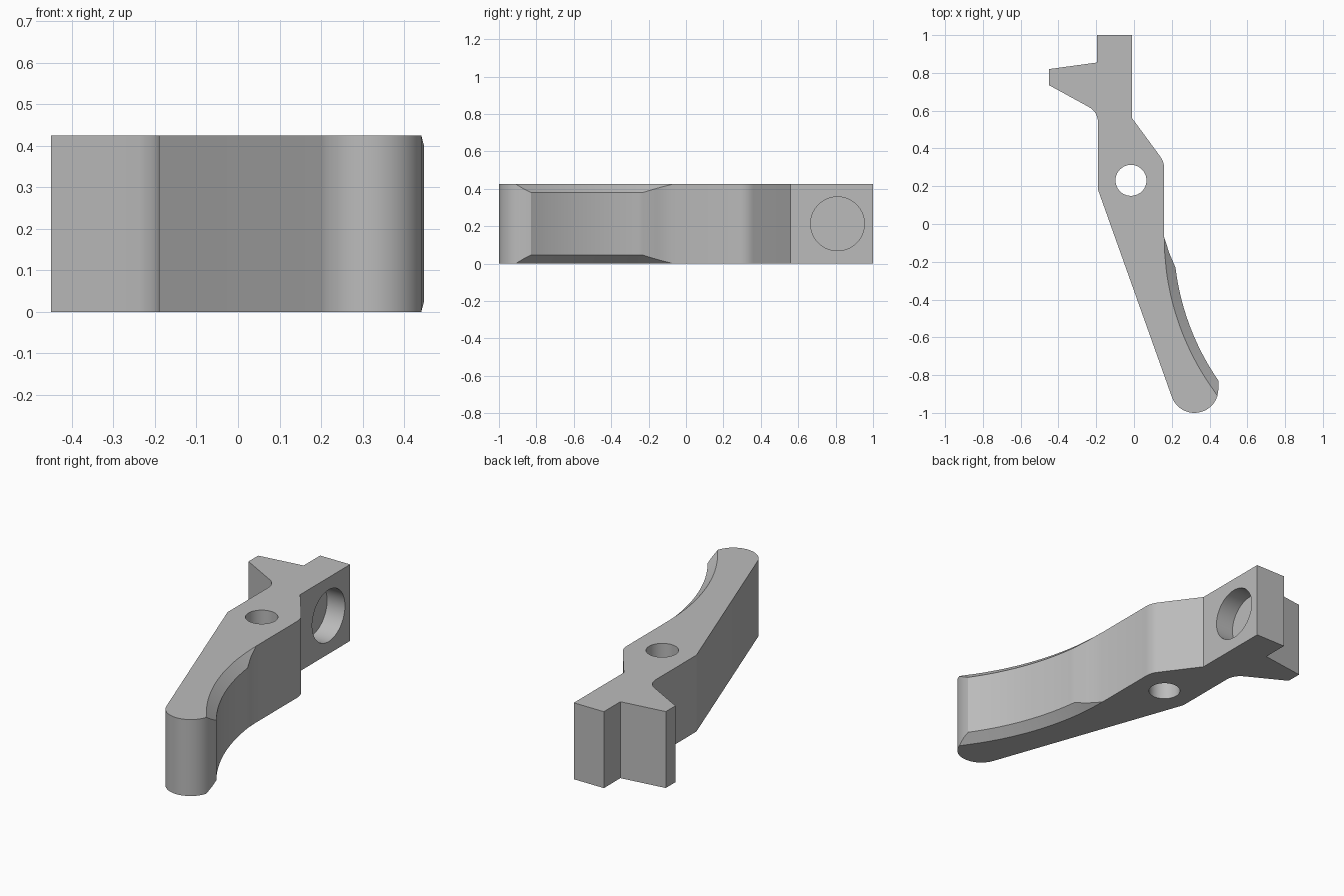
import bpy, bmesh
from math import sin, cos, radians
from mathutils import Vector

cube = bpy.data.objects.get("Cube")
if cube:
    bpy.data.objects.remove(cube)

HEIGHT = 0.425

steel = bpy.data.materials.new("light_grey")
steel.use_nodes = True
grey = (0.5, 0.5, 0.5, 1)
steel.diffuse_color = grey
steel.node_tree.nodes["Principled BSDF"].inputs["Base Color"].default_value = grey


def fillet(a, corner, b, steps=8):
    """Rounded corner from a to b."""
    a, c, b = Vector(a), Vector(corner), Vector(b)
    return [a * (1 - t) ** 2 + c * 2 * t * (1 - t) + b * t * t
            for t in (i / steps for i in range(steps + 1))]


def plain(points):
    """Outline points without a chamfer."""
    return [(Vector(p), Vector(p), 0) for p in points]


def finger(angle, offset):
    """Chamfered point on the concave finger curve: inner, outer, drop."""
    ray = Vector((-cos(radians(angle)), -sin(radians(angle))))
    centre = Vector((1.544, -0.07))
    return (centre + ray * 1.384, centre + ray * (1.384 - offset), offset * 0.9)


# Outline, clockwise from the rear block
outline = plain([(-0.195, 1), (-0.01, 1), (-0.01, 0.56)])
outline += plain(fillet((0.137, 0.36), (0.16, 0.329), (0.16, 0.29)))
outline += plain([(0.16, -0.07)])
outline += [finger(3.5, 0.024)]
steps = 24
outline += [finger(6.9 + 27.8 * i / steps, 0.05) for i in range(steps + 1)]
outline += [finger(36, 0.03)]
# Rounded tip
tip = [radians(-17 - 143 * i / 20) for i in range(21)]
outline += plain([(0.32 + 0.127 * cos(a), -0.873 + 0.127 * sin(a)) for a in tip])
outline += plain([(-0.19, 0.18)])
# Side arm
outline += plain(reversed(fillet((-0.24, 0.62), (-0.19, 0.593), (-0.19, 0.53))))
outline += plain([(-0.45, 0.735), (-0.45, 0.82), (-0.195, 0.855)])

# Columns of vertices: bottom, lower chamfer, upper chamfer, top
bm = bmesh.new()
columns = []
for inner, outer, drop in outline:
    low = bm.verts.new((*inner, 0))
    top = bm.verts.new((*inner, HEIGHT))
    if drop:
        columns.append([low, bm.verts.new((*outer, drop)),
                        bm.verts.new((*outer, HEIGHT - drop)), top])
    else:
        columns.append([low, low, top, top])
for i, a in enumerate(columns):
    b = columns[(i + 1) % len(columns)]
    for k in range(3):
        face = list(dict.fromkeys((a[k], b[k], b[k + 1], a[k + 1])))
        if len(face) > 2:
            bm.faces.new(face)
bm.faces.new([c[0] for c in columns])
bm.faces.new([c[3] for c in columns])
bmesh.ops.recalc_face_normals(bm, faces=bm.faces)
mesh = bpy.data.meshes.new("lever_body")
bm.to_mesh(mesh)
bm.free()
body = bpy.data.objects.new("lever_body", mesh)
bpy.context.collection.objects.link(body)
mesh.materials.append(steel)


def drill(name, radius, depth, location, rotation=(0, 0, 0)):
    """Cut a round hole in the body."""
    bpy.ops.mesh.primitive_cylinder_add(vertices=64, radius=radius, depth=depth,
                                        location=location, rotation=rotation)
    cutter = bpy.context.object
    cutter.name = name
    cutter.hide_render = True
    cutter.data.materials.append(steel)
    bpy.ops.object.select_all(action='DESELECT')
    body.select_set(True)
    bpy.context.view_layer.objects.active = body
    mod = body.modifiers.new(name, 'BOOLEAN')
    mod.object = cutter
    mod.solver = 'EXACT'
    bpy.ops.object.modifier_apply(modifier=mod.name)
    bpy.data.objects.remove(cutter)


# Pivot hole goes through; the spring pocket is blind
drill("pivot_hole", 0.082, 1, (-0.016, 0.231, HEIGHT / 2))
drill("spring_pocket", 0.144, 0.22, (-0.01, 0.81, HEIGHT / 2), (0, radians(90), 0))

bpy.ops.object.shade_smooth_by_angle(angle=radians(18))
